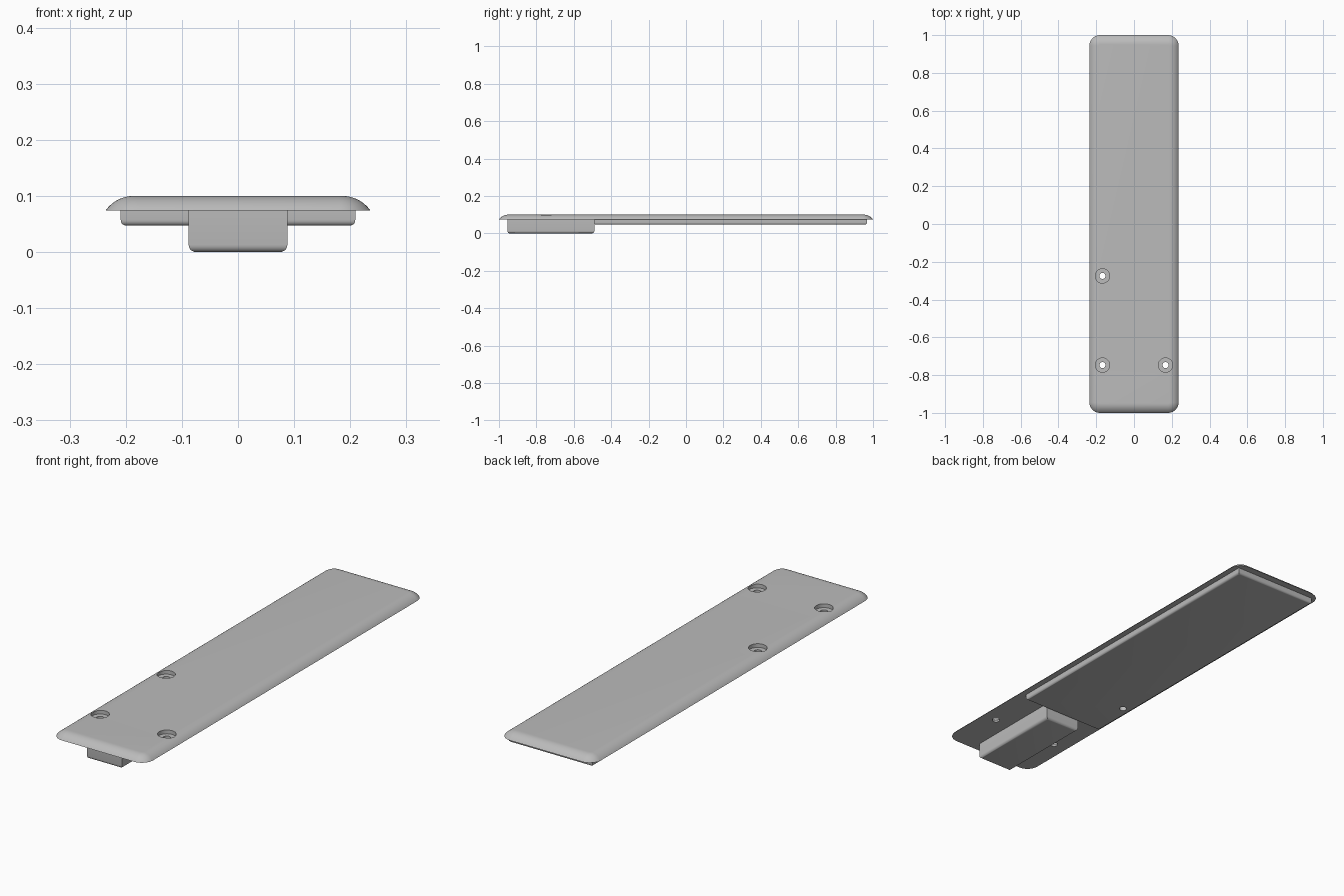
import bpy, bmesh, math
from mathutils import Matrix

if "Cube" in bpy.data.objects:
    bpy.data.objects.remove(bpy.data.objects["Cube"])

grey = bpy.data.materials.new("light grey")
grey.use_nodes = True
COLOUR = (0.5, 0.5, 0.5, 1)
grey.diffuse_color = COLOUR
grey.node_tree.nodes["Principled BSDF"].inputs["Base Color"].default_value = COLOUR

TOP, UNDER = 0.10, 0.074


def finish(bm, name):
    bmesh.ops.recalc_face_normals(bm, faces=bm.faces)
    mesh = bpy.data.meshes.new(name)
    bm.to_mesh(mesh)
    bm.free()
    mesh.materials.append(grey)
    ob = bpy.data.objects.new(name, mesh)
    bpy.context.collection.objects.link(ob)
    return ob


def rounded_rect(hx, hy, r, z, steps=10):
    pts = []
    for q, (sx, sy) in enumerate([(1, 1), (-1, 1), (-1, -1), (1, -1)]):
        for i in range(steps + 1):
            a = math.pi / 2 * (q + i / steps)
            pts.append((sx * (hx - r) + r * math.cos(a),
                        sy * (hy - r) + r * math.sin(a), z))
    return pts


def cover_plate():
    """Rounded rectangle whose rim curves down to a thin edge."""
    bm = bmesh.new()
    rim, drop, steps = 0.05, TOP - UNDER, 10
    radius = (rim ** 2 + drop ** 2) / (2 * drop)
    sweep = math.asin(rim / radius)
    loops = []
    for i in range(steps + 1):
        a = sweep * (1 - i / steps)
        inset = rim - radius * math.sin(a)
        z = TOP - radius * (1 - math.cos(a))
        pts = rounded_rect(0.236 - inset, 1 - inset, 0.056 - inset, z)
        loops.append([bm.verts.new(p) for p in pts])
    for low, high in zip(loops, loops[1:]):
        for i in range(len(low)):
            j = (i + 1) % len(low)
            bm.faces.new((low[i], low[j], high[j], high[i]))
    bm.faces.new(loops[0])
    bm.faces.new(loops[-1])
    return finish(bm, "cover_plate")


def under_block(name, hx, y0, y1, z0, bevel):
    """Block hanging under the plate, rounded along its bottom edges."""
    bm = bmesh.new()
    bmesh.ops.create_cube(bm, size=1)
    bmesh.ops.scale(bm, vec=(2 * hx, y1 - y0, UNDER - z0), verts=bm.verts)
    bmesh.ops.translate(bm, vec=(0, (y0 + y1) / 2, (UNDER + z0) / 2), verts=bm.verts)
    low = [e for e in bm.edges if all(v.co.z < z0 + 0.001 for v in e.verts)]
    bmesh.ops.bevel(bm, geom=low, offset=bevel, segments=5, profile=0.5, affect='EDGES')
    return finish(bm, name)


def cut_cylinder(targets, x, y, radius, z0, z1):
    bm = bmesh.new()
    bmesh.ops.create_cone(bm, cap_ends=True, segments=40, radius1=radius,
                          radius2=radius, depth=z1 - z0,
                          matrix=Matrix.Translation((x, y, (z0 + z1) / 2)))
    cutter = finish(bm, "hole_cutter")
    cutter.hide_render = True
    for ob in targets:
        bpy.ops.object.select_all(action='DESELECT')
        bpy.context.view_layer.objects.active = ob
        ob.select_set(True)
        mod = ob.modifiers.new("hole", 'BOOLEAN')
        mod.operation = 'DIFFERENCE'
        mod.solver = 'EXACT'
        mod.object = cutter
        bpy.ops.object.modifier_apply(modifier=mod.name)
    bpy.data.objects.remove(cutter)


plate = cover_plate()
slab = under_block("under_slab", 0.209, -0.49, 0.968, 0.047, 0.01)
box = under_block("front_box", 0.088, -0.955, -0.49, 0, 0.013)

# Counterbored screw holes
for x, y in [(-0.167, -0.275), (-0.167, -0.747), (0.167, -0.747)]:
    cut_cylinder([plate], x, y, 0.038, TOP - 0.017, TOP + 0.05)
    cut_cylinder([plate, slab] if y > -0.49 else [plate], x, y, 0.016, 0.02, TOP + 0.05)

# Smooth curves, sharp edges
for ob in (plate, slab, box):
    bpy.ops.object.select_all(action='DESELECT')
    bpy.context.view_layer.objects.active = ob
    ob.select_set(True)
    bpy.ops.object.shade_smooth_by_angle(angle=math.radians(30))
